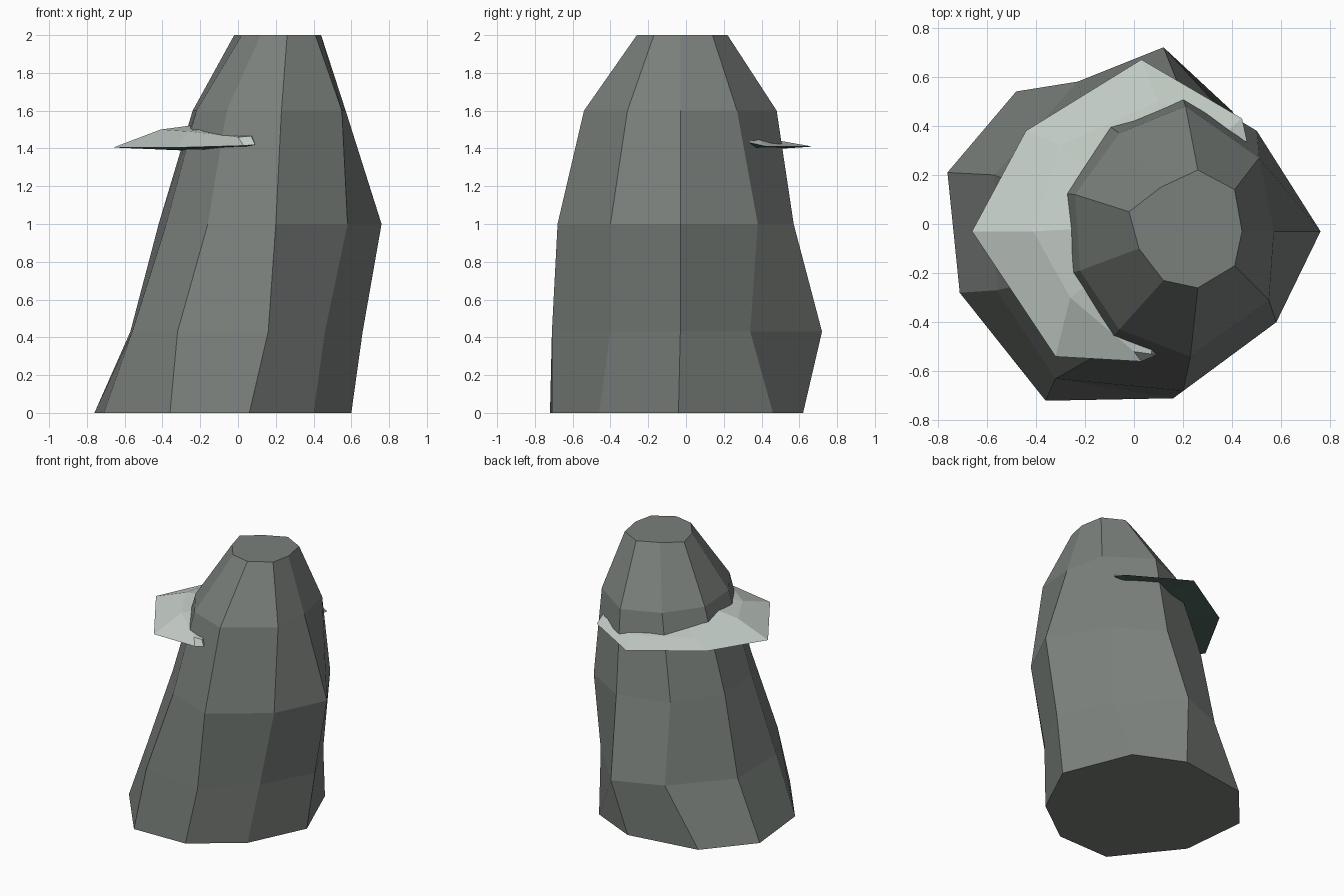
import bpy
import bmesh
from mathutils import Vector

default_cube = bpy.data.objects.get("Cube")
if default_cube:
    bpy.data.objects.remove(default_cube, do_unlink=True)


def make_material(name, colour):
    material = bpy.data.materials.new(name)
    material.use_nodes = True
    rgba = (*colour, 1)
    material.diffuse_color = rgba
    for node in material.node_tree.nodes:
        if node.type == 'BSDF_PRINCIPLED':
            node.inputs["Base Color"].default_value = rgba
            node.inputs["Roughness"].default_value = 0.9
    return material


def bridge(bm, first, second, closed):
    """Join two equal rows of vertices with quads."""
    count = len(first)
    for i in range(count if closed else count - 1):
        j = (i + 1) % count
        bm.faces.new((first[i], first[j], second[j], second[i]))


def finish(bm, name, materials):
    bmesh.ops.recalc_face_normals(bm, faces=bm.faces)
    mesh = bpy.data.meshes.new(name)
    for material in materials:
        mesh.materials.append(material)
    bm.to_mesh(mesh)
    bm.free()
    part = bpy.data.objects.new(name, mesh)
    bpy.context.collection.objects.link(part)
    return part


stone_grey = make_material("stone grey", (0.195, 0.215, 0.2))
pale_stone = make_material("pale stone", (0.56, 0.62, 0.58))
dark_green = make_material("dark green", (0.07, 0.125, 0.105))

# Leaning nine-sided rock, as cross-sections from the ground up
rock_sections = [
    (0, [(.6, -.04), (.4, .46), (.05, .62), (-.48, .54), (-.76, .21),
         (-.71, -.28), (-.36, -.72), (.06, -.71), (.4, -.46)]),
    (.43, [(.66, -.03), (.47, .34), (.12, .72), (-.23, .58), (-.57, .2),
           (-.56, -.27), (-.32, -.63), (.16, -.71), (.46, -.4)]),
    (1, [(.76, -.03), (.5, .38), (.18, .57), (-.2, .47), (-.42, .14),
         (-.38, -.23), (-.16, -.54), (.2, -.68), (.58, -.4)]),
    (1.6, [(.57, -.03), (.51, .27), (.21, .48), (-.06, .37), (-.24, .12),
           (-.22, -.19), (-.06, -.43), (.23, -.54), (.55, -.31)]),
    (2, [(.44, -.03), (.41, .14), (.26, .22), (.11, .15), (-.02, .05),
         (.02, -.1), (.12, -.23), (.26, -.26), (.41, -.17)]),
]
bm = bmesh.new()
rings = [[bm.verts.new((x, y, z)) for x, y in points]
         for z, points in rock_sections]
for lower, upper in zip(rings, rings[1:]):
    bridge(bm, lower, upper, closed=True)
bm.faces.new(rings[0])
bm.faces.new(rings[-1])
finish(bm, "rock", [stone_grey])

# Thin ledge: rim and hump at each station, from the back end to the front end
ledge_stations = [
    ((.46, .34, 1.43), (.44, .33, 1.475)),
    ((.44, .43, 1.41), (.38, .38, 1.45)),
    ((.03, .67, 1.41), (.1, .5, 1.44)),
    ((-.44, .38, 1.42), (-.3, .32, 1.46)),
    ((-.66, -.03, 1.405), (-.41, -.03, 1.5)),
    ((-.32, -.54, 1.405), (-.26, -.3, 1.49)),
    ((.03, -.56, 1.415), (0, -.52, 1.46)),
    ((.09, -.535, 1.42), (.07, -.53, 1.465)),
]
rock_axis = Vector((.15, 0, 0))
underside_height = 1.385

bm = bmesh.new()
rim, hump, root, under = [], [], [], []
for rim_point, hump_point in ledge_stations:
    # The root is hidden inside the rock
    root_point = Vector(hump_point).lerp(rock_axis, 0.4)
    root_point.z = hump_point[2] + 0.03
    rim.append(bm.verts.new(rim_point))
    hump.append(bm.verts.new(hump_point))
    root.append(bm.verts.new(root_point))
    under.append(bm.verts.new((root_point.x, root_point.y, underside_height)))
rows = [rim, hump, root, under]
for i, row in enumerate(rows):
    bridge(bm, row, rows[(i + 1) % len(rows)], closed=False)
for end in (0, -1):
    bm.faces.new([row[end] for row in rows])
ledge = finish(bm, "ledge", [pale_stone, dark_green])

# Pale on top, dark beneath
for face in ledge.data.polygons:
    face.material_index = 1 if face.normal.z < -0.05 else 0
